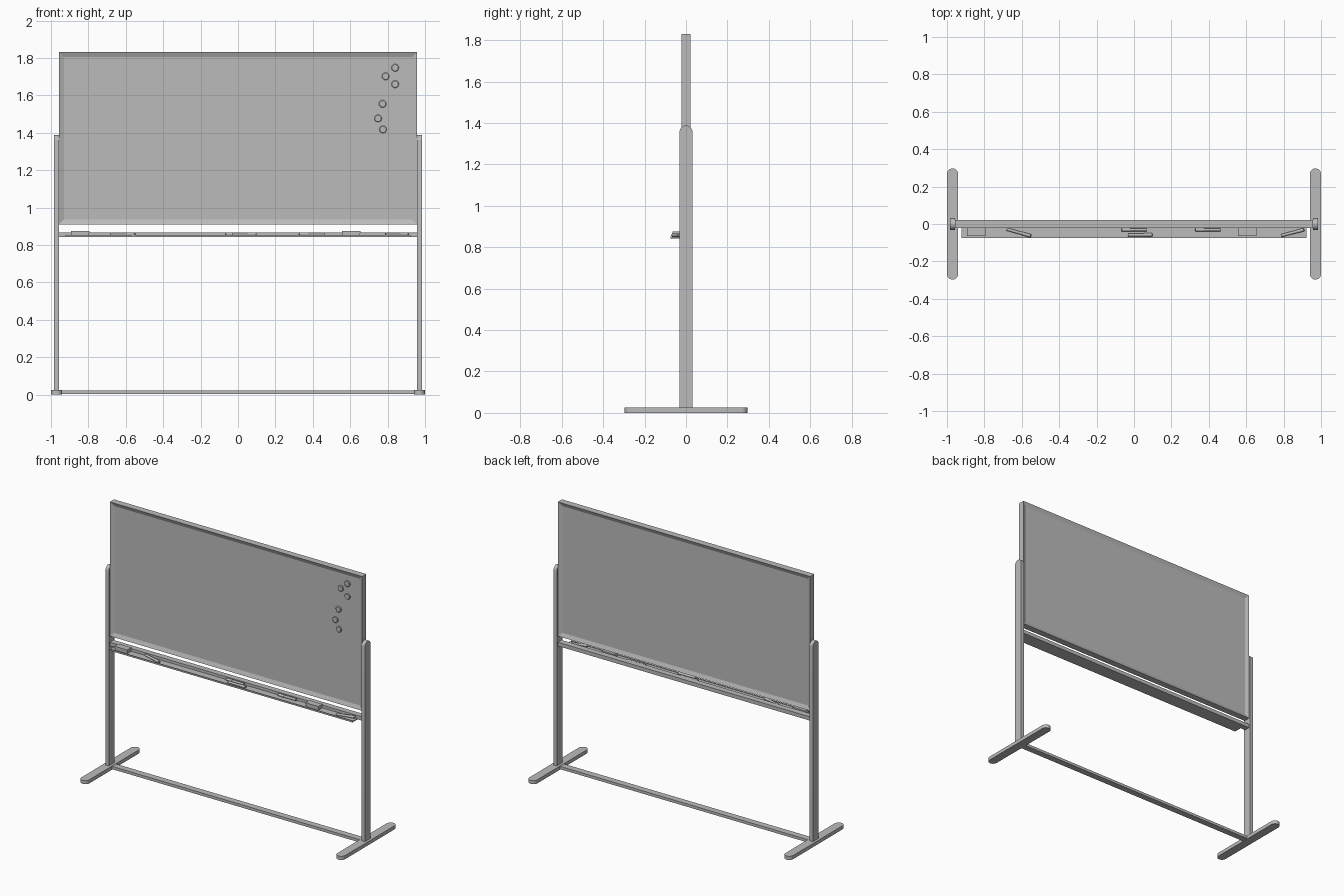
import bpy, bmesh
from math import pi, cos, sin
from mathutils import Vector

cube = bpy.data.objects.get("Cube")
if cube:
    bpy.data.objects.remove(cube)

grey = bpy.data.materials.new("plain grey")
grey.use_nodes = True
COLOUR = (0.5, 0.5, 0.5, 1)
grey.diffuse_color = COLOUR
grey.node_tree.nodes["Principled BSDF"].inputs["Base Color"].default_value = COLOUR


def finish(name, bm, smooth=False):
    bmesh.ops.recalc_face_normals(bm, faces=bm.faces)
    mesh = bpy.data.meshes.new(name)
    bm.to_mesh(mesh)
    bm.free()
    obj = bpy.data.objects.new(name, mesh)
    bpy.context.collection.objects.link(obj)
    mesh.materials.append(grey)
    if smooth:
        bpy.ops.object.select_all(action='DESELECT')
        obj.select_set(True)
        bpy.context.view_layer.objects.active = obj
        bpy.ops.object.shade_smooth_by_angle()
    return obj


def box(name, x, y, z):
    bm = bmesh.new()
    bmesh.ops.create_cube(bm, size=1)
    for v in bm.verts:
        v.co = [lo + (c + 0.5) * (hi - lo) for c, (lo, hi) in zip(v.co, (x, y, z))]
    return finish(name, bm)


def prism(name, outline, depth):
    """Extrude a closed outline along a vector."""
    bm = bmesh.new()
    face = bm.faces.new([bm.verts.new(p) for p in outline])
    new = bmesh.ops.extrude_face_region(bm, geom=[face])["geom"]
    bmesh.ops.translate(bm, vec=depth, verts=[g for g in new if isinstance(g, bmesh.types.BMVert)])
    return finish(name, bm, True)


def arc(radius, start, end, steps=12):
    angles = [start + (end - start) * i / steps for i in range(steps + 1)]
    return [(radius * cos(a), radius * sin(a)) for a in angles]


def rod(bm, a, b, r1, r2):
    """Add a round bar, or cone, between two points."""
    a, b = Vector(a), Vector(b)
    d = b - a
    made = bmesh.ops.create_cone(bm, cap_ends=True, segments=20, radius1=r1, radius2=r2, depth=d.length)
    turn = d.to_track_quat('Z', 'Y')
    for v in made["verts"]:
        v.co = turn @ v.co + (a + b) / 2


# Feet and posts, both with rounded ends
for side, s in (("left", 1), ("right", -1)):
    cx = s * 0.97
    ends = [(cx + u, v + 0.267) for u, v in arc(0.03, 0, pi)]
    ends += [(cx + u, v - 0.267) for u, v in arc(0.03, pi, 2 * pi)]
    prism(side + "_foot", [(u, v, 0) for u, v in ends], (0, 0, 0.025))
    top = [(0.031, 0.025), *[(u, v + 1.357) for u, v in arc(0.031, 0, pi)], (-0.031, 0.025)]
    prism(side + "_post", [(s * 0.958, u, v) for u, v in top], (s * 0.025, 0, 0))

# Rails joining the posts
box("bottom_rail", (-0.96, 0.96), (-0.022, 0.022), (0.004, 0.023))
box("tray_rail", (-0.96, 0.96), (-0.02, 0.02), (0.842, 0.868))

# Frame around a recessed double-sided panel
bm = bmesh.new()
bmesh.ops.create_cube(bm, size=1)
for v in bm.verts:
    v.co = (v.co.x * 1.912, v.co.y * 0.045, 1.371 + v.co.z * 0.92)
bm.normal_update()
sides = [f for f in bm.faces if abs(f.normal.y) > 0.9]
bmesh.ops.inset_individual(bm, faces=sides, thickness=0.037)
for f in sides:
    bmesh.ops.translate(bm, vec=f.normal * -0.011, verts=f.verts)
finish("framed_board", bm)

# Pen tray with a thin front lip
box("tray", (-0.921, 0.921), (-0.076, -0.02), (0.842, 0.849))
box("tray_lip", (-0.921, 0.921), (-0.076, -0.072), (0.849, 0.853))

# Erasers
for name, x in (("right_eraser", -0.843), ("left_eraser", 0.606)):
    box(name + "_pad", (x - 0.047, x + 0.047), (-0.063, -0.022), (0.849, 0.864))
    box(name + "_grip", (x - 0.049, x + 0.049), (-0.065, -0.021), (0.864, 0.876))

# Markers, each a barrel with a cap and a slim end
markers = [((-0.68, -0.028), (-0.55, -0.064)), ((0.068, -0.031), (-0.068, -0.031)),
           ((-0.032, -0.058), (0.1, -0.058)), ((0.463, -0.031), (0.326, -0.031)),
           ((0.788, -0.062), (0.91, -0.03))]
for i, (a, b) in enumerate(markers):
    a, b = Vector((*a, 0.858)), Vector((*b, 0.858))
    bm = bmesh.new()
    rod(bm, a, a.lerp(b, 0.65), 0.008, 0.008)
    rod(bm, a.lerp(b, 0.65), a.lerp(b, 0.97), 0.009, 0.009)
    rod(bm, a.lerp(b, 0.97), b, 0.009, 0.006)
    finish(f"marker_{i + 1}", bm, True)

# Round magnets on the front of the panel
spots = [(0.84, 1.748), (0.789, 1.702), (0.84, 1.66), (0.773, 1.555), (0.749, 1.477), (0.775, 1.418)]
for i, (x, z) in enumerate(spots):
    bm = bmesh.new()
    rod(bm, (x, -0.011, z), (x, -0.018, z), 0.02, 0.02)
    rod(bm, (x, -0.018, z), (x, -0.021, z), 0.02, 0.017)
    finish(f"magnet_{i + 1}", bm, True)
